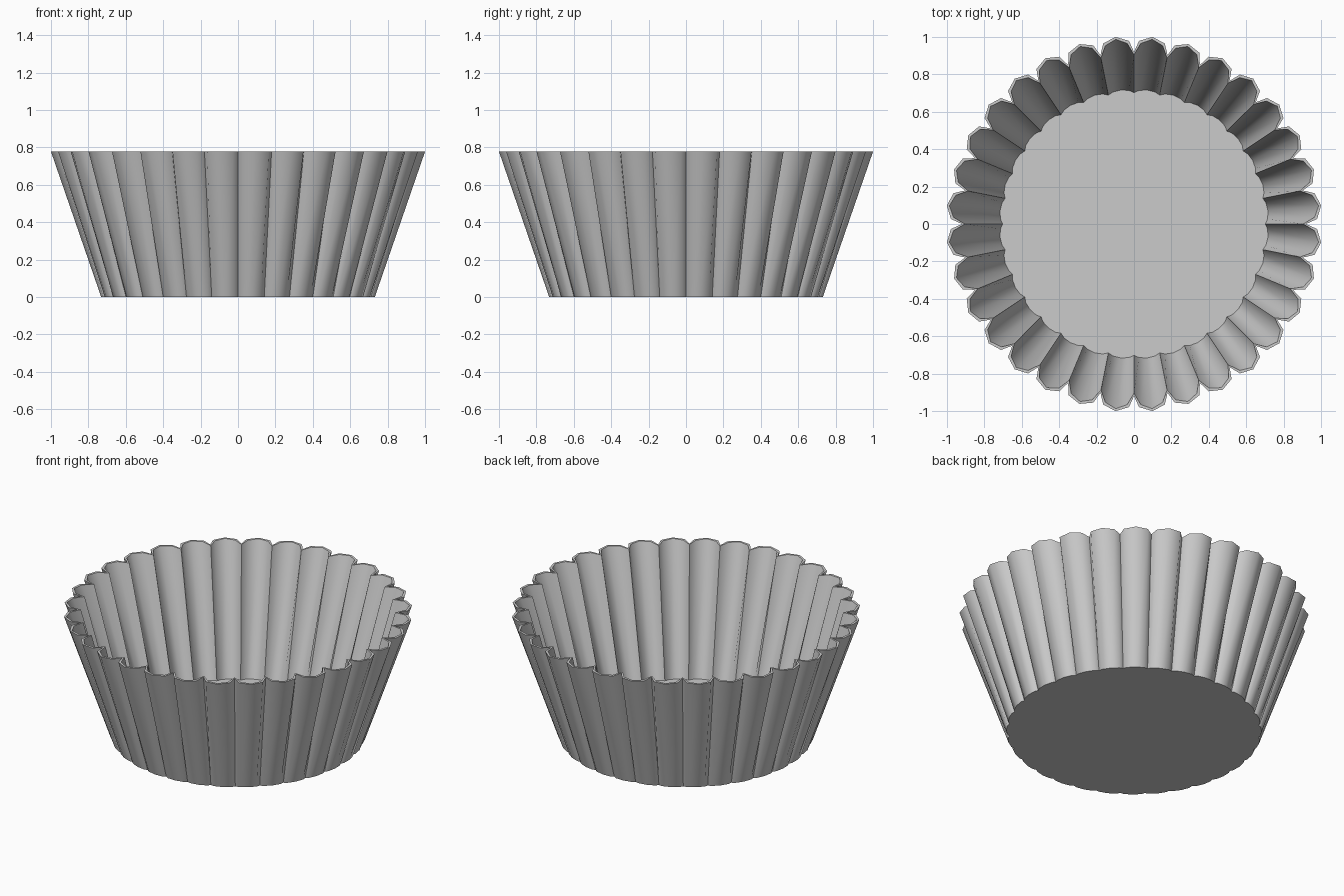
import bpy, bmesh, math

if "Cube" in bpy.data.objects:
    bpy.data.objects.remove(bpy.data.objects["Cube"])

FLUTES = 32
HEIGHT = 0.778
FLOOR = 0.012


def fluted_ring(bm, cusp, peak, z, side):
    """Ring of rounded flutes; each lobe has four segments between sharp cusps."""
    lobe = [(0, 0), (side, 0.7), (0.5, 1), (1 - side, 0.7)]
    verts = []
    for i in range(FLUTES):
        for u, h in lobe:
            a = 2 * math.pi * (i + u) / FLUTES
            r = cusp + (peak - cusp) * h
            verts.append(bm.verts.new((r * math.cos(a), r * math.sin(a), z)))
    return verts


def bridge(bm, lower, upper):
    n = len(lower)
    for i in range(n):
        j = (i + 1) % n
        bm.faces.new((lower[i], lower[j], upper[j], upper[i]))


bm = bmesh.new()
# outer wall, rim, inner wall, floor
outer_base = fluted_ring(bm, 0.72, 0.735, 0, 0.14)
outer_rim = fluted_ring(bm, 0.92, 1.005, HEIGHT, 0.14)
inner_rim = fluted_ring(bm, 0.905, 0.992, HEIGHT, 0.19)
inner_base = fluted_ring(bm, 0.702, 0.72, FLOOR, 0.19)
rings = [outer_base, outer_rim, inner_rim, inner_base]
for lower, upper in zip(rings, rings[1:]):
    bridge(bm, lower, upper)
bm.faces.new(inner_base)
bm.faces.new(outer_base[::-1])
bmesh.ops.recalc_face_normals(bm, faces=bm.faces)

mesh = bpy.data.meshes.new("fluted_cup")
bm.to_mesh(mesh)
bm.free()
cup = bpy.data.objects.new("fluted_cup", mesh)
bpy.context.collection.objects.link(cup)

# smooth flutes, sharp cusps and rim
bpy.context.view_layer.objects.active = cup
cup.select_set(True)
bpy.ops.object.shade_smooth_by_angle(angle=math.radians(55))
